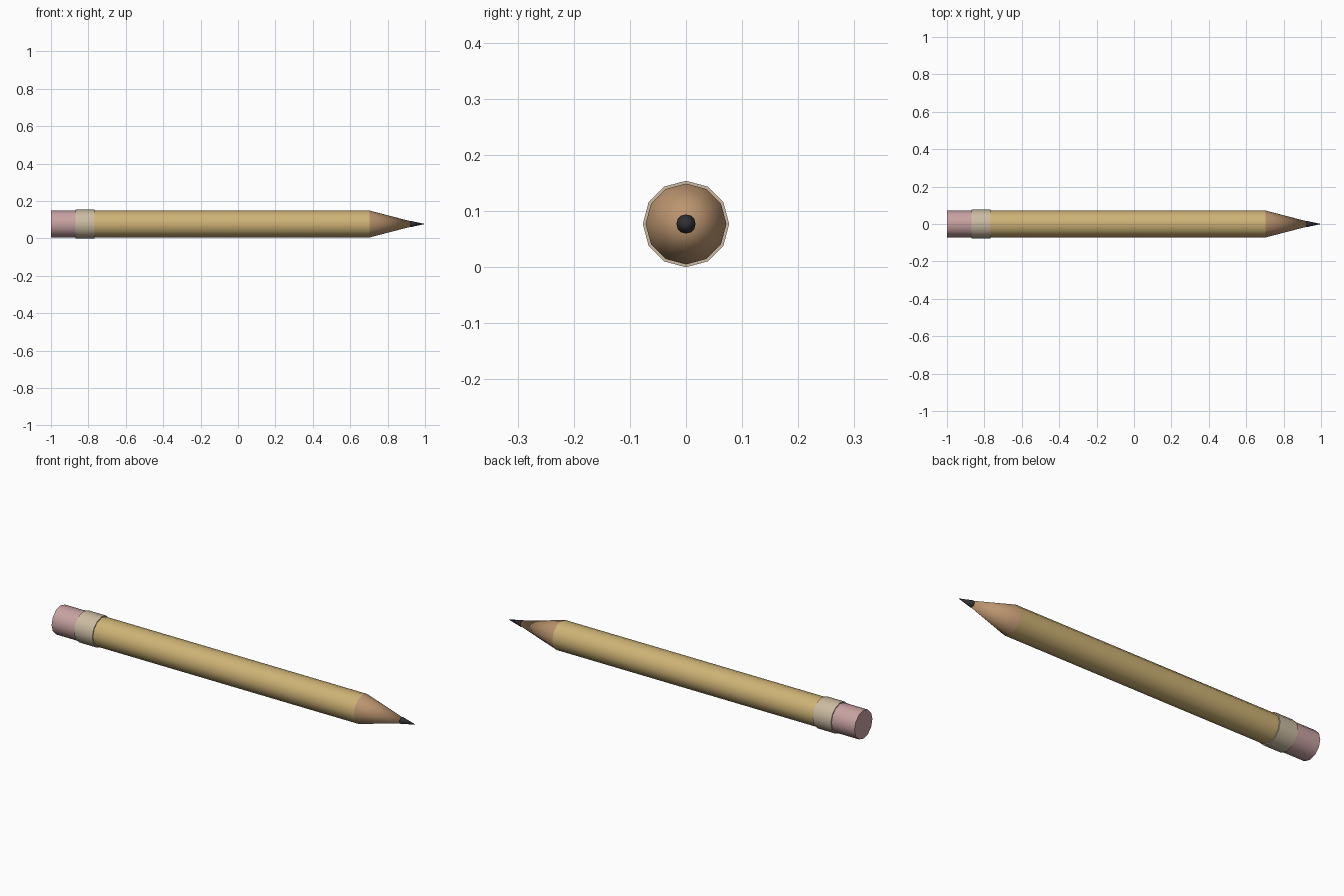
import bpy
import math
from mathutils import Matrix

if "Cube" in bpy.data.objects:
    bpy.data.objects.remove(bpy.data.objects["Cube"])

SIDES = 12
AXIS_Z = 0.077


def part(name, x0, x1, r0, r1, color):
    """Twelve-sided section lying along x, radius r0 at x0 and r1 at x1."""
    bpy.ops.mesh.primitive_cone_add(vertices=SIDES, radius1=r0, radius2=r1, depth=x1 - x0)
    ob = bpy.context.object
    ob.name = name
    ob.data.transform(Matrix.Rotation(math.radians(90), 4, 'Y'))
    ob.location = ((x0 + x1) / 2, 0, AXIS_Z)
    mat = bpy.data.materials.new(name + "_color")
    mat.diffuse_color = (*color, 1)
    mat.use_nodes = True
    mat.node_tree.nodes["Principled BSDF"].inputs["Base Color"].default_value = mat.diffuse_color
    ob.data.materials.append(mat)
    bpy.ops.object.shade_smooth_by_angle(angle=math.radians(40))
    return ob


# eraser at the back end
part("eraser", -1.0, -0.87, 0.072, 0.072, (0.58, 0.36, 0.36))
# slightly wider metal band
part("ferrule", -0.87, -0.767, 0.077, 0.077, (0.60, 0.50, 0.36))
# painted shaft
part("shaft", -0.767, 0.703, 0.072, 0.072, (0.62, 0.45, 0.18))
# sharpened wood cone
part("wood_tip", 0.703, 0.98, 0.072, 0.0, (0.50, 0.30, 0.16))
# lead point
part("lead", 0.922, 1.0, 0.017, 0.0, (0.03, 0.03, 0.035))
